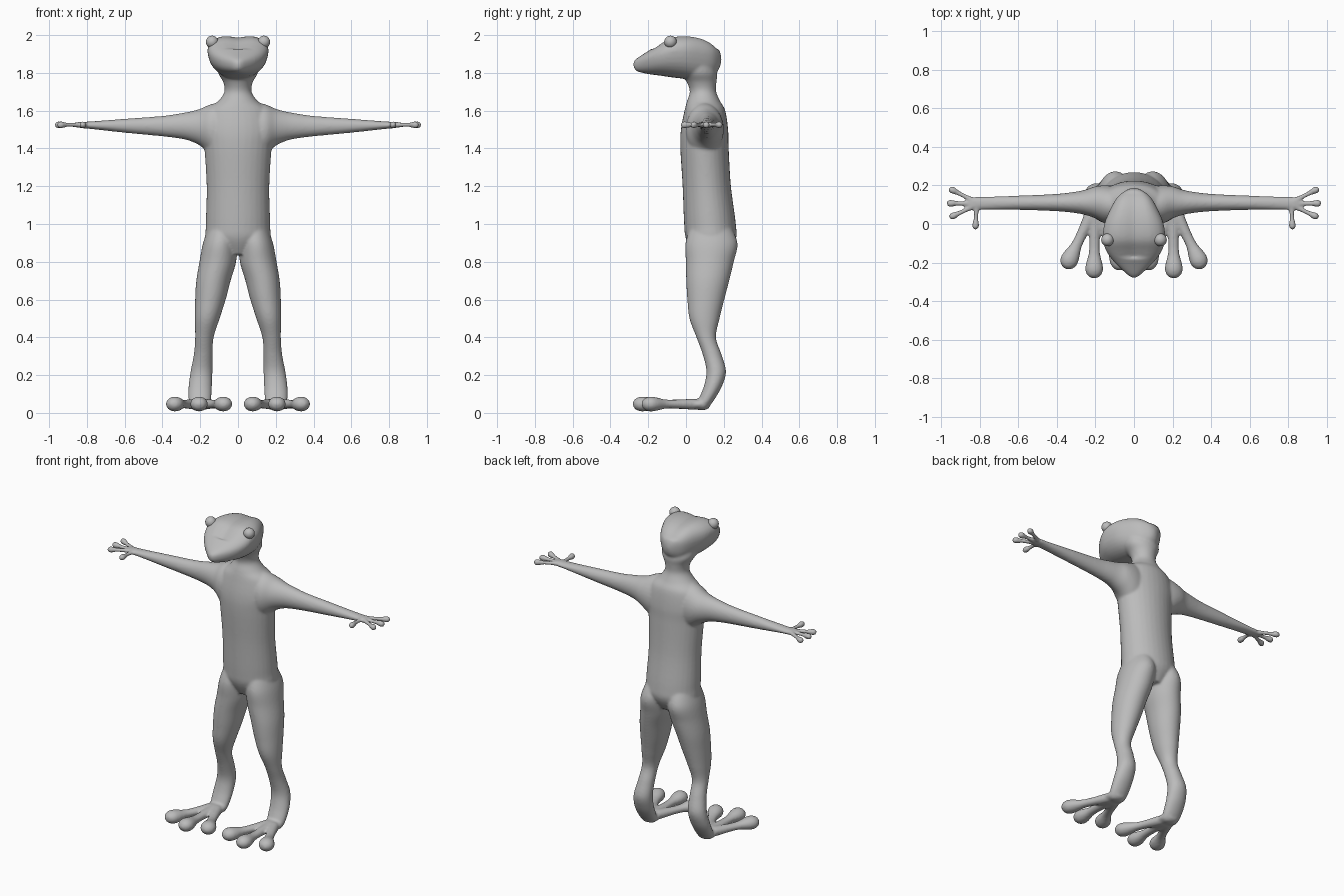
import bpy, bmesh, math
from mathutils import Vector

skin = bpy.data.materials.new("grey skin")
skin.diffuse_color = (0.5, 0.5, 0.5, 1)
X, Y, Z = Vector((1, 0, 0)), Vector((0, 1, 0)), Vector((0, 0, 1))


def spline(keys, n=6):
    """Catmull-Rom interpolation of key rows."""
    out = []
    for i in range(len(keys) - 1):
        p = [keys[max(0, min(len(keys) - 1, i + k))] for k in (-1, 0, 1, 2)]
        for s in range(n):
            t = s / n
            out.append([0.5 * (2 * b + (c - a) * t + (2 * a - 5 * b + 4 * c - d) * t * t
                               + (3 * b - a - 3 * c + d) * t ** 3) for a, b, c, d in zip(*p)])
    return out + [list(keys[-1])]


def tube(bm, keys, u, v, power=1.0, taper=0.0, sides=32):
    """Loft of oval rings; each key is x, y, z, radius along u, radius along v."""
    rings = []
    for x, y, z, a, b in spline(keys):
        ring = []
        for k in range(sides):
            ang = 2 * math.pi * k / sides
            c, s = math.cos(ang), math.sin(ang)
            c = math.copysign(abs(c) ** power, c)
            s = math.copysign(abs(s) ** power, s)
            ring.append(bm.verts.new(Vector((x, y, z)) + u * a * c * (1 + taper * s) + v * b * s))
        rings.append(ring)
    for r, q in zip(rings, rings[1:]):
        for k in range(sides):
            j = (k + 1) % sides
            bm.faces.new((r[k], r[j], q[j], q[k]))
    bm.faces.new(rings[0][::-1])
    bm.faces.new(rings[-1])


def digit(bm, a, b, r, tip, squash=1.0):
    """Finger or toe with a swollen round tip."""
    a, b = Vector(a), Vector(b)
    d = (b - a).normalized()
    u = d.cross(Z).normalized()
    L = (b - a).length
    keys = []
    for s, w in ((0, r * 1.25), (L * 0.35, r), (L - tip * 2.9, r * 1.05), (L - tip * 1.6, tip * 0.96),
                 (L - tip * 0.9, tip), (L - tip * 0.3, tip * 0.7), (L, tip * 0.12)):
        p = a + d * s
        keys.append((p.x, p.y, p.z, w, w * squash))
    tube(bm, keys, u, Z, sides=20)


bm = bmesh.new()

# torso and neck
tube(bm, [(0, .13, .84, .07, .09), (0, .132, .92, .165, .132), (0, .127, 1.0, .170, .137),
          (0, .11, 1.2, .166, .128), (0, .098, 1.4, .178, .128), (0, .098, 1.5, .19, .125),
          (0, .100, 1.6, .165, .108), (0, .093, 1.65, .105, .088), (0, .090, 1.70, .072, .070),
          (0, .083, 1.75, .078, .078), (0, .07, 1.80, .105, .095), (0, .06, 1.86, .11, .08)], X, Y)

# head
n0 = len(bm.verts)
tube(bm, [(0, -.279, 1.845, .008, .012), (0, -.26, 1.843, .036, .034), (0, -.2, 1.855, .098, .061),
          (0, -.14, 1.871, .140, .085), (0, -.08, 1.885, .157, .108), (0, 0, 1.885, .150, .117),
          (0, .08, 1.876, .118, .115), (0, .14, 1.872, .083, .09), (0, .175, 1.872, .04, .05),
          (0, .188, 1.872, .006, .008)], X, Z, power=0.82, taper=0.17)
bm.verts.ensure_lookup_table()
for w in bm.verts[n0:]:
    # shallow groove along the crown
    if w.co.z > 1.93:
        w.co.z -= 0.016 * math.exp(-(w.co.x / .05) ** 2)

for sd in (-1, 1):
    # legs
    tube(bm, [(sd * .08, .13, 1.0, .07, .10), (sd * .095, .135, .9, .09, .138),
              (sd * .107, .126, .8, .097, .127), (sd * .13, .115, .7, .091, .114),
              (sd * .146, .105, .6, .081, .098), (sd * .163, .098, .5, .066, .080),
              (sd * .178, .107, .4, .049, .052), (sd * .184, .138, .31, .050, .050),
              (sd * .193, .160, .22, .058, .052), (sd * .2, .142, .14, .062, .048),
              (sd * .202, .108, .07, .060, .042), (sd * .202, .088, .03, .05, .032),
              (sd * .202, .085, .015, .03, .018)], X, Y)
    # foot sole
    tube(bm, [(sd * .202, .125, .04, .025, .015), (sd * .202, .09, .045, .056, .03),
              (sd * .202, .03, .046, .058, .026), (sd * .202, -.02, .046, .05, .022),
              (sd * .202, -.04, .046, .03, .014)], X, Z)
    # toes
    for dx, y in ((-.145, -.238), (.005, -.283), (.155, -.232)):
        digit(bm, (sd * (.202 + dx * .15), .04, .046), (sd * (.202 + dx), y, .047), .028, .046, .85)
    # arms with broad shoulder roots
    tube(bm, [(sd * .06, .1, 1.49, .09, .16), (sd * .14, .1, 1.50, .10, .135),
              (sd * .2, .112, 1.512, .083, .098), (sd * .25, .112, 1.517, .066, .079),
              (sd * .3, .112, 1.519, .056, .068), (sd * .4, .111, 1.518, .045, .054),
              (sd * .6, .110, 1.52, .037, .037), (sd * .78, .107, 1.523, .034, .020),
              (sd * .83, .106, 1.524, .034, .017), (sd * .855, .106, 1.525, .018, .010)], Y, Z)
    # fingers and thumb
    for a, b in (((.815, .10), (.822, -.03)), ((.83, .092), (.958, .032)),
                 ((.83, .106), (.972, .107)), ((.83, .12), (.96, .186))):
        digit(bm, (sd * a[0], a[1], 1.525), (sd * b[0], b[1], 1.525), .0125, .019)

bmesh.ops.recalc_face_normals(bm, faces=bm.faces)
me = bpy.data.meshes.new("body")
bm.to_mesh(me)
bm.free()
me.materials.append(skin)
body = bpy.data.objects.new("body", me)
bpy.context.collection.objects.link(body)

# blend all parts into one smooth skin
rm = body.modifiers.new("blend", 'REMESH')
rm.mode = 'VOXEL'
rm.voxel_size = 0.007
rm.use_smooth_shade = True
sm = body.modifiers.new("relax", 'SMOOTH')
sm.factor = 0.5
sm.iterations = 10

# eyes
for sd, name in ((-1, "right_eye"), (1, "left_eye")):
    bpy.ops.mesh.primitive_uv_sphere_add(segments=24, ring_count=16, radius=.033,
                                         location=(sd * .137, -.082, 1.964))
    eye = bpy.context.object
    eye.name = name
    eye.data.materials.append(skin)
    bpy.ops.object.shade_smooth()
